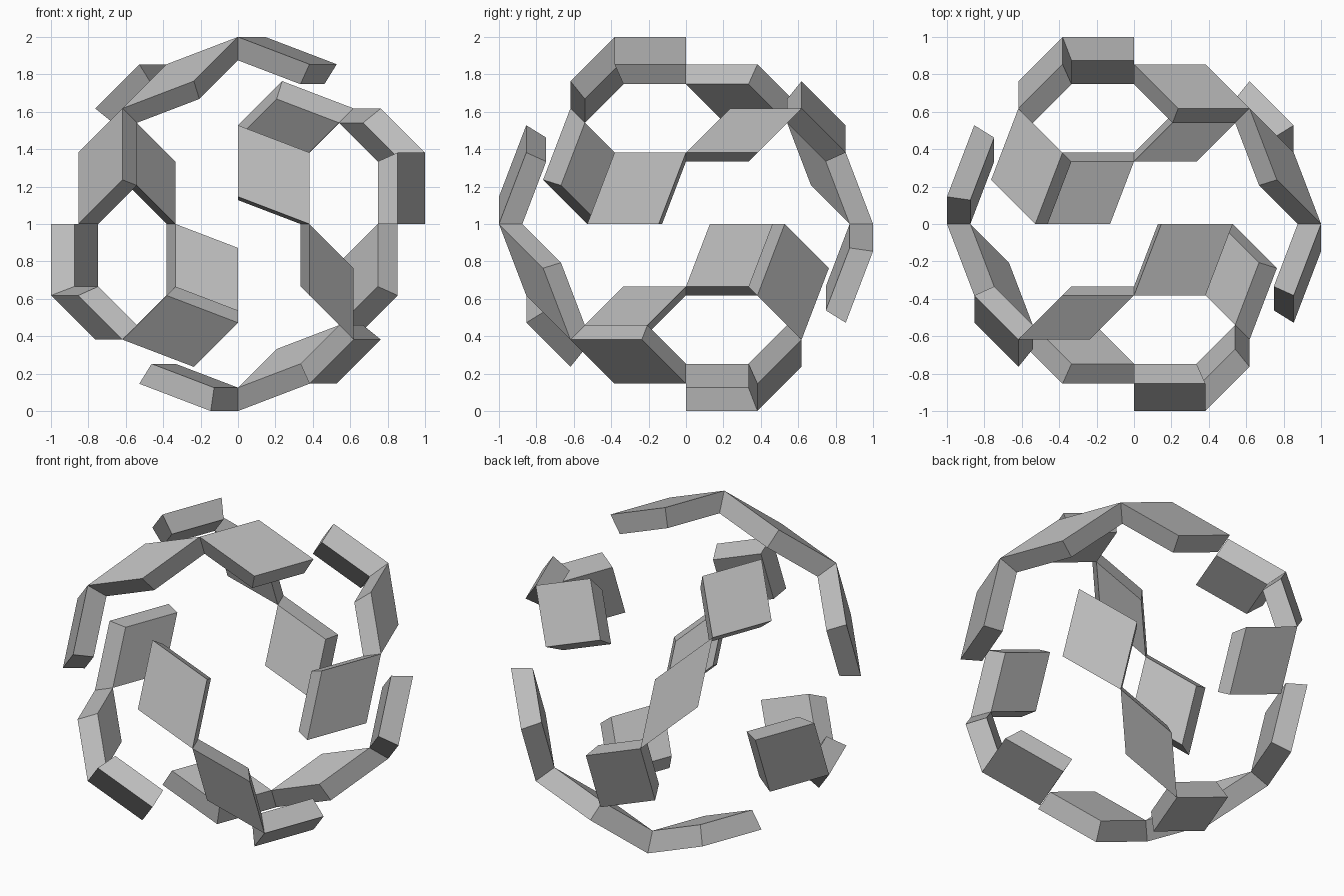
import bpy, bmesh, math
from mathutils import Matrix, Vector

cube = bpy.data.objects.get("Cube")
if cube:
    bpy.data.objects.remove(cube, do_unlink=True)

# One plain grey for every plate
grey = bpy.data.materials.new("plain_grey")
grey.use_nodes = True
colour = (0.5, 0.5, 0.5, 1)
grey.diffuse_color = colour
grey.node_tree.nodes["Principled BSDF"].inputs["Base Color"].default_value = colour

# Golden-ratio lengths that set out the rhombic shell
g = (math.sqrt(5) - 1) / 2
a, b, c = g ** 4, g ** 3, g ** 2
INNER = 0.875                      # inner face is the outer one shrunk to the centre
CENTRE = Vector((0, 0, 1))


def plate(name, start, u, v, transform):
    """Rhombic plate: outer face from a corner and two edges, extruded inward."""
    start, u, v = Vector(start), Vector(u), Vector(v)
    bm = bmesh.new()
    corners = [start, start + u, start + u + v, start + v]
    outer = bm.faces.new([bm.verts.new(transform @ p) for p in corners])
    extruded = bmesh.ops.extrude_face_region(bm, geom=[outer], use_keep_orig=True)
    for item in extruded["geom"]:
        if isinstance(item, bmesh.types.BMVert):
            item.co *= INNER
    bmesh.ops.recalc_face_normals(bm, faces=bm.faces)
    bmesh.ops.translate(bm, verts=bm.verts, vec=CENTRE)
    mesh = bpy.data.meshes.new(name)
    bm.to_mesh(mesh)
    bm.free()
    mesh.materials.append(grey)
    bpy.context.collection.objects.link(bpy.data.objects.new(name, mesh))


# Each chain is a wide plate, a slim plate and a wide plate, joined at the tips
chain = [
    ("lead_wide_plate", (1, 0, c), (0, -a, -c), (-a, -c, 0)),
    ("middle_slim_plate", (1, 0, c), (-b, b, b), (-a, c, 0)),
    ("tail_wide_plate", (g, g, g), (-b, b, -b), (-c, 0, a)),
]

# Three turns about a diagonal, each with its opposite through the centre
for turn in range(3):
    rotation = Matrix.Rotation(math.radians(120 * turn), 3, Vector((1, -1, 1)))
    for side, sign in (("near", 1), ("opposite", -1)):
        for part, start, u, v in chain:
            plate(f"{part}_{side}_{turn + 1}", start, u, v, rotation * sign)
